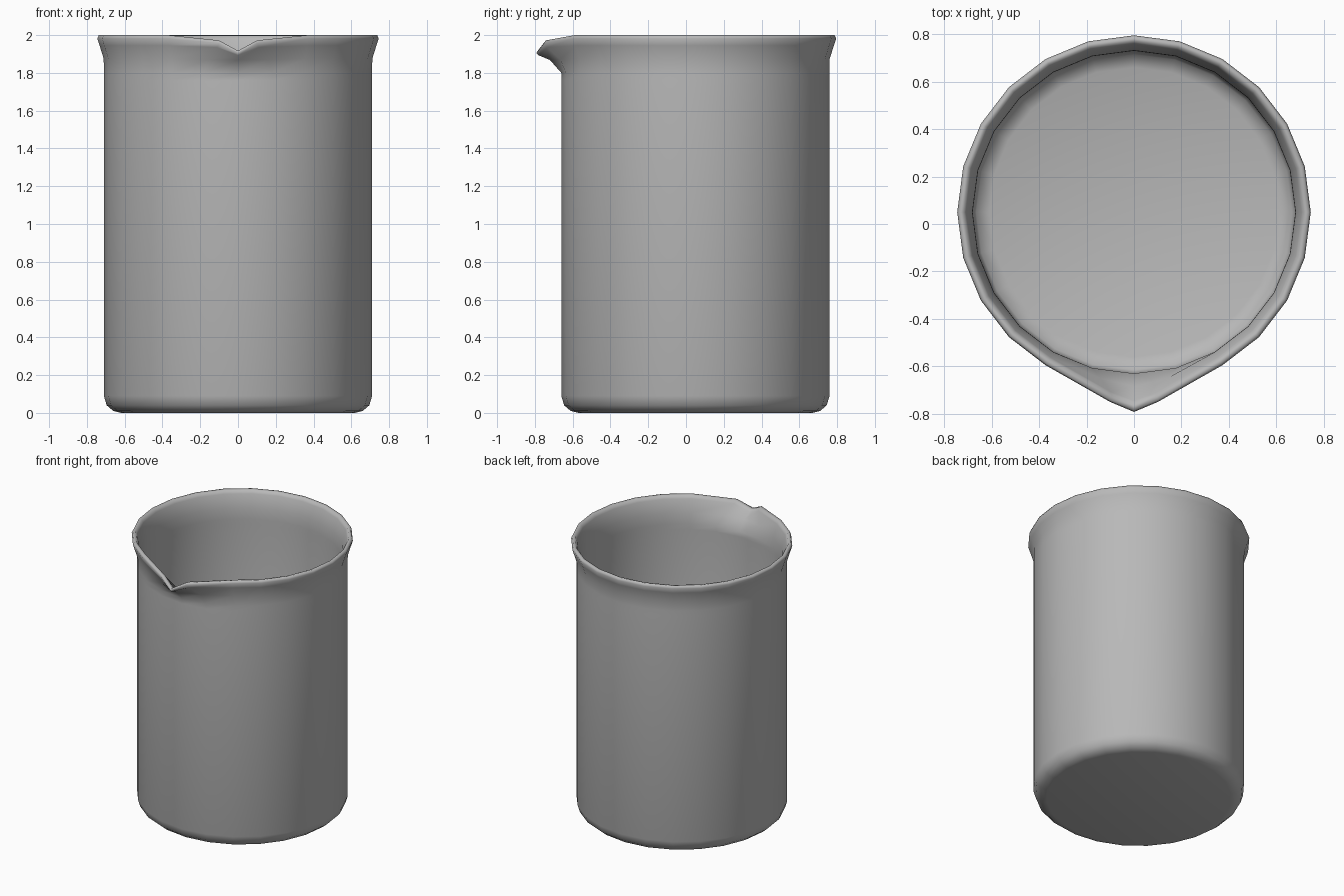
import bpy, bmesh
from math import sin, cos, radians

if "Cube" in bpy.data.objects:
    bpy.data.objects.remove(bpy.data.objects["Cube"])

N = 24          # sides around the beaker
CY = 0.05       # axis of the body is set back to make room for the spout

# Profile from outside bottom, up over the rim and down inside.
# (radius, height, spout tip (reach, z), vertex beside the tip (x, reach, z))
profile = [
    (0.62, 0.0, None, None),
    (0.66, 0.01, None, None),
    (0.695, 0.04, None, None),
    (0.71, 0.09, None, None),
    (0.71, 1.76, None, None),
    (0.71, 1.80, None, None),
    (0.711, 1.875, (0.77, 1.868), (0.16, 0.715, 1.87)),
    (0.733, 1.945, (0.830, 1.893), (0.11, 0.785, 1.935)),
    (0.745, 1.982, (0.842, 1.905), (0.10, 0.80, 1.958)),
    (0.737, 2.0, (0.835, 1.917), (0.10, 0.792, 1.972)),
    (0.718, 1.997, (0.812, 1.914), (0.095, 0.772, 1.969)),
    (0.706, 1.975, (0.795, 1.902), (0.10, 0.757, 1.952)),
    (0.681, 1.88, (0.735, 1.87), (0.14, 0.70, 1.875)),
    (0.68, 1.80, None, None),
    (0.68, 1.76, None, None),
    (0.68, 0.10, None, None),
    (0.665, 0.055, None, None),
    (0.61, 0.035, None, None),
]

bm = bmesh.new()
rings = []
for r, z, tip, side in profile:
    ring = []
    for i in range(N):
        a = radians(360 * i / N)          # 0 points at the front
        co = (r * sin(a), CY - r * cos(a), z)
        if tip and i == 0:
            co = (0, CY - tip[0], tip[1])
        elif side and i in (1, N - 1):
            co = (side[0] * (1 if i == 1 else -1), CY - side[1], side[2])
        ring.append(bm.verts.new(co))
    rings.append(ring)

# Walls, then outer and inner floors
for lo, hi in zip(rings, rings[1:]):
    for i in range(N):
        j = (i + 1) % N
        bm.faces.new((lo[i], lo[j], hi[j], hi[i]))
bm.faces.new(rings[0][::-1])
bm.faces.new(rings[-1])
bmesh.ops.recalc_face_normals(bm, faces=bm.faces)

mesh = bpy.data.meshes.new("beaker")
bm.to_mesh(mesh)
bm.free()
beaker = bpy.data.objects.new("beaker", mesh)
bpy.context.collection.objects.link(beaker)

# Darker grey surface
grey = bpy.data.materials.new("dark_grey")
grey.diffuse_color = (0.48, 0.48, 0.48, 1)
grey.use_nodes = True
grey.node_tree.nodes["Principled BSDF"].inputs["Base Color"].default_value = grey.diffuse_color
mesh.materials.append(grey)

bpy.context.view_layer.objects.active = beaker
beaker.select_set(True)
bpy.ops.object.shade_smooth_by_angle(angle=radians(120))
